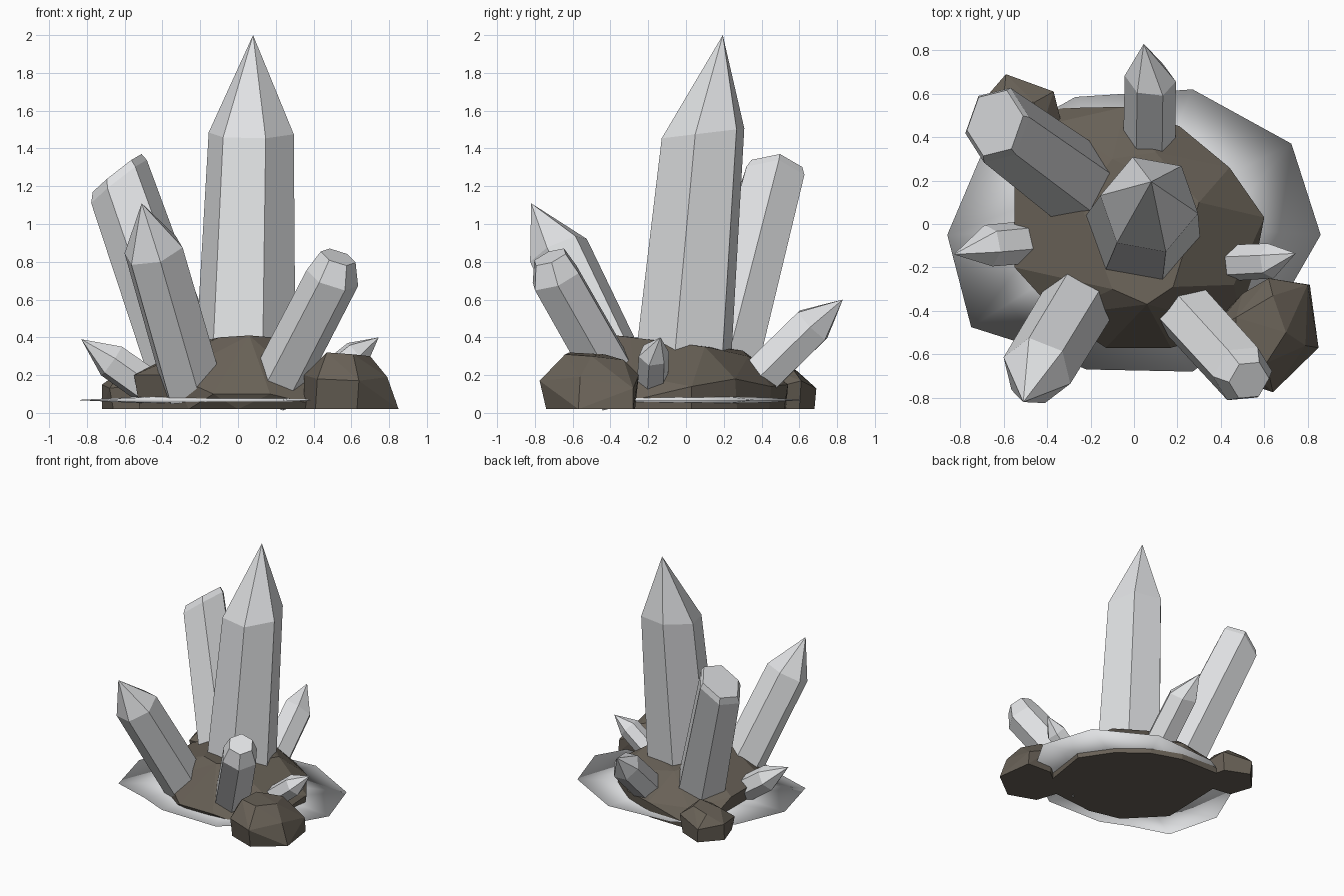
import bpy, bmesh, math
from mathutils import Vector

cube = bpy.data.objects.get("Cube")
if cube:
    bpy.data.objects.remove(cube)


def material(name, rgb):
    m = bpy.data.materials.new(name)
    m.use_nodes = True
    m.diffuse_color = (*rgb, 1)
    m.node_tree.nodes["Principled BSDF"].inputs["Base Color"].default_value = (*rgb, 1)
    return m


CRYSTAL = material("pale grey crystal", (0.74, 0.75, 0.765))
STONE = material("brown stone", (0.14, 0.12, 0.095))


def finish(bm, name, mat, smooth=False):
    bmesh.ops.recalc_face_normals(bm, faces=bm.faces)
    mesh = bpy.data.meshes.new(name)
    for f in bm.faces:
        f.smooth = smooth
    bm.to_mesh(mesh)
    bm.free()
    mesh.materials.append(mat)
    obj = bpy.data.objects.new(name, mesh)
    bpy.context.collection.objects.link(obj)


def loft(bm, rings):
    """Bridge equal-length rings of points and cap both ends."""
    loops = [[bm.verts.new(p) for p in ring] for ring in rings]
    for low, high in zip(loops, loops[1:]):
        for i in range(len(low)):
            j = (i + 1) % len(low)
            bm.faces.new((low[i], low[j], high[j], high[i]))
    bm.faces.new(loops[0][::-1])
    bm.faces.new(loops[-1])


def crystal(name, base, shoulder, tip, r0, r1, phase=0, cut=None, flat=0):
    """Six-sided prism; cut is the shoulder plane normal, flat the size of a blunt tip."""
    base, shoulder, tip = Vector(base), Vector(shoulder), Vector(tip)
    axis = (shoulder - base).normalized()
    u = Vector((0, 0, 1)).cross(axis).normalized()
    v = axis.cross(u)
    n = Vector(cut) if cut else axis
    spokes = [u * math.cos(a) + v * math.sin(a)
              for a in (math.radians(phase + 60 * i) for i in range(6))]
    low = [base + s * r0 for s in spokes]
    offs = [s * r1 - axis * (s.dot(n) * r1 / axis.dot(n)) for s in spokes]
    bm = bmesh.new()
    loft(bm, [low, [shoulder + o for o in offs],
              [tip + o * max(flat, 0.001) for o in offs]])
    if not flat:
        bmesh.ops.remove_doubles(bm, verts=bm.verts, dist=0.002)
    finish(bm, name, CRYSTAL)


def rock(name, foot, upper):
    """Faceted boulder: hull of a flat footprint and the points above it."""
    bm = bmesh.new()
    for p in [(x, y, 0.02) for x, y in foot] + upper:
        bm.verts.new(p)
    res = bmesh.ops.convex_hull(bm, input=bm.verts)
    junk = {g for g in res["geom_interior"] + res["geom_unused"]
            if isinstance(g, bmesh.types.BMVert)}
    bmesh.ops.delete(bm, geom=list(junk), context="VERTS")
    bmesh.ops.dissolve_limit(bm, angle_limit=math.radians(6),
                             verts=bm.verts, edges=bm.edges)
    finish(bm, name, STONE)


# Crystals
crystal("main_crystal", (0.035, -0.03, 0.1), (0.07, 0.09, 1.48), (0.08, 0.195, 2.0),
        0.275, 0.229, 6, cut=(0, -0.12, 1))
crystal("back_right_crystal", (-0.235, 0.165, 0.1), (-0.63, 0.455, 1.225),
        (-0.64, 0.465, 1.27), 0.2, 0.178, 11, cut=(-0.62, 0.06, 0.78), flat=0.88)
crystal("front_right_crystal", (-0.235, -0.325, 0.125), (-0.447, -0.675, 0.86),
        (-0.51, -0.82, 1.11), 0.17, 0.166, 11)
crystal("front_left_crystal", (0.18, -0.34, 0.1), (0.5, -0.69, 0.715),
        (0.53, -0.72, 0.825), 0.145, 0.142, 20, cut=(0.35, -0.4, 1), flat=0.68)
crystal("back_crystal", (0.07, 0.35, 0.15), (0.075, 0.67, 0.465),
        (0.045, 0.83, 0.6), 0.12, 0.118, cut=(0.15, 0.7, 0.7))
crystal("small_right_crystal", (-0.45, -0.08, 0.12), (-0.67, -0.1, 0.275),
        (-0.83, -0.14, 0.39), 0.1, 0.098, 10)
crystal("small_left_crystal", (0.42, -0.18, 0.14), (0.63, -0.17, 0.31),
        (0.745, -0.135, 0.4), 0.085, 0.082, 10)

# Rocks
rock("main_rock",
     [(-0.5, 0.53), (-0.53, 0.1), (-0.52, -0.2), (-0.26, -0.47), (0, -0.53), (0.5, -0.48),
      (0.58, 0.03), (0.42, 0.27), (0.2, 0.44), (-0.04, 0.52)],
     [(-0.55, 0.2, 0.2), (-0.55, -0.2, 0.2), (-0.35, -0.42, 0.2), (-0.13, -0.57, 0.1),
      (0.17, -0.57, 0.1), (0.07, -0.47, 0.23), (0.46, -0.28, 0.2), (0.6, 0.03, 0.14),
      (0.44, 0.26, 0.18), (0.21, 0.45, 0.14), (-0.04, 0.54, 0.15), (-0.35, 0.47, 0.16),
      (0.06, -0.37, 0.41), (-0.1, -0.3, 0.4), (0.18, -0.29, 0.4),
      (-0.25, 0.1, 0.36), (0.3, 0.1, 0.35), (0.1, 0.33, 0.3), (-0.1, 0.3, 0.33)])
rock("front_left_rock",
     [(0.81, -0.28), (0.85, -0.57), (0.63, -0.74), (0.41, -0.66), (0.35, -0.48), (0.6, -0.27)],
     [(0.8, -0.28, 0.13), (0.79, -0.56, 0.19), (0.64, -0.775, 0.17), (0.42, -0.7, 0.18),
      (0.35, -0.5, 0.2), (0.5, -0.32, 0.2), (0.62, -0.25, 0.2),
      (0.47, -0.62, 0.32), (0.47, -0.43, 0.31), (0.61, -0.64, 0.31),
      (0.7, -0.5, 0.3), (0.64, -0.33, 0.28)])
rock("back_right_rock",
     [(-0.58, 0.68), (-0.39, 0.6), (-0.35, 0.44), (-0.45, 0.32), (-0.66, 0.35), (-0.72, 0.53)],
     [(-0.59, 0.69, 0.13), (-0.37, 0.61, 0.17), (-0.33, 0.45, 0.13), (-0.45, 0.3, 0.16),
      (-0.68, 0.34, 0.13), (-0.72, 0.54, 0.15),
      (-0.6, 0.59, 0.22), (-0.46, 0.56, 0.24), (-0.43, 0.43, 0.24), (-0.62, 0.44, 0.22)])

# Thin smooth plate around the rocks
plan = [(0.27, 0.62), (0.725, 0.37), (0.86, -0.05), (0.67, -0.38), (0.27, -0.68),
        (-0.22, -0.67), (-0.45, -0.57), (-0.75, -0.475), (-0.86, -0.05),
        (-0.69, 0.35), (-0.27, 0.585)]
bm = bmesh.new()
loft(bm, [[(x * s, y * s, z) for x, y in plan]
          for z, s in ((0.045, 0.45), (0.068, 1), (0.092, 0.45))])
finish(bm, "base_plate", CRYSTAL, smooth=True)
